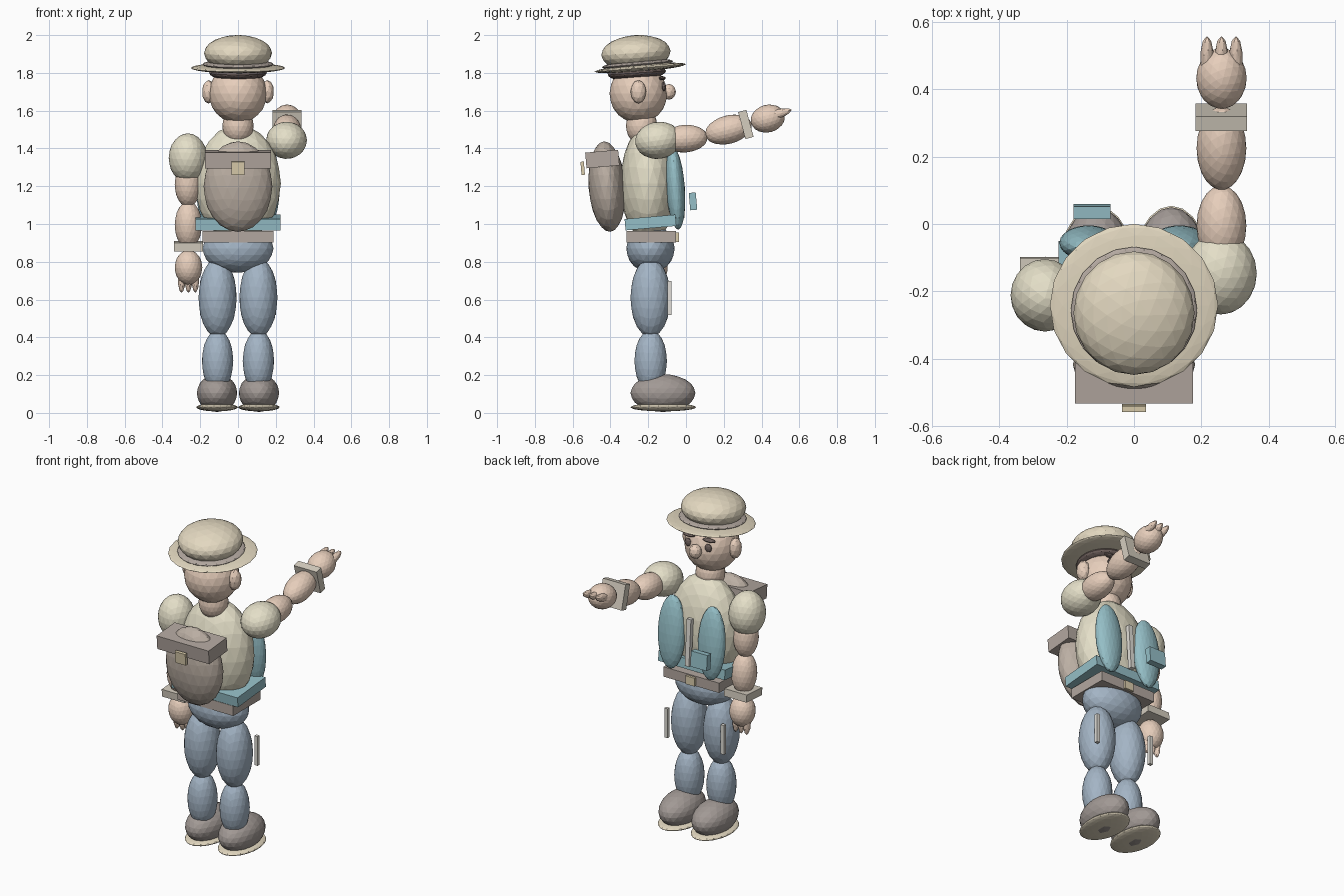
import bpy
from math import radians

COLORS = {
    "skin": (0.80, 0.62, 0.50), "shirt": (0.78, 0.74, 0.58), "teal": (0.30, 0.52, 0.57),
    "denim": (0.37, 0.46, 0.56), "leather": (0.45, 0.39, 0.35), "boot": (0.36, 0.32, 0.30),
    "canvas": (0.50, 0.43, 0.37), "hat": (0.77, 0.69, 0.53), "cuff": (0.66, 0.61, 0.52),
    "brass": (0.72, 0.62, 0.42), "dark": (0.16, 0.12, 0.11), "trim": (0.75, 0.73, 0.68),
}
MATS = {}
for key, rgb in COLORS.items():
    MATS[key] = bpy.data.materials.new(key)
    MATS[key].diffuse_color = (*rgb, 1)


def finish(name, color, scale, tilt):
    ob = bpy.context.object
    ob.name = name
    ob.scale = scale
    ob.rotation_euler = (radians(tilt), 0, 0)
    ob.data.materials.append(MATS[color])
    return ob


def blob(name, color, loc, radii, tilt=0, sub=3):
    """Faceted ellipsoid, tilted about x."""
    bpy.ops.mesh.primitive_ico_sphere_add(subdivisions=sub, radius=1, location=loc)
    return finish(name, color, radii, tilt)


def box(name, color, loc, size, tilt=0):
    bpy.ops.mesh.primitive_cube_add(size=1, location=loc)
    return finish(name, color, size, tilt)


# Hat
blob("hat_crown", "hat", (0, -0.265, 1.905), (0.18, 0.184, 0.095), 4)
blob("hat_band", "leather", (0, -0.257, 1.846), (0.188, 0.19, 0.022), 5)
blob("hat_brim", "hat", (0, -0.242, 1.826), (0.25, 0.243, 0.02), 4.7)

# Head and face
blob("hair", "dark", (0, -0.26, 1.80), (0.153, 0.155, 0.04), 4)
blob("head", "skin", (0, -0.252, 1.69), (0.154, 0.153, 0.157))
blob("nose", "skin", (0, -0.09, 1.70), (0.037, 0.037, 0.042), 0, 2)
blob("neck", "skin", (0, -0.235, 1.52), (0.083, 0.083, 0.10))
for side, s in (("left", -1), ("right", 1)):
    blob(side + "_ear", "skin", (0.155 * s, -0.252, 1.70), (0.036, 0.042, 0.062), 0, 2)
    blob(side + "_eye", "dark", (0.068 * s, -0.118, 1.728), (0.022, 0.012, 0.025), 0, 2)
    blob(side + "_eyebrow", "dark", (0.068 * s, -0.125, 1.772), (0.042, 0.018, 0.011), 0, 2)

# Torso, open vest, belt
blob("torso", "shirt", (0, -0.197, 1.215), (0.227, 0.15, 0.31))
for side, s in (("left", -1), ("right", 1)):
    blob(side + "_vest_panel", "teal", (0.135 * s, -0.056, 1.19), (0.087, 0.05, 0.22), 4)
box("shirt_placket", "trim", (0, -0.03, 1.17), (0.028, 0.025, 0.28), 4)
box("vest_pocket", "teal", (-0.125, 0.037, 1.12), (0.11, 0.037, 0.092), 5)
box("vest_hem", "teal", (0, -0.188, 1.008), (0.448, 0.27, 0.06), 5)
box("belt", "leather", (0, -0.183, 0.932), (0.375, 0.262, 0.06))
box("belt_buckle", "brass", (0, -0.049, 0.93), (0.06, 0.022, 0.05))

# Backpack
blob("backpack", "canvas", (0, -0.418, 1.198), (0.182, 0.098, 0.24), 4)
box("backpack_flap", "leather", (0, -0.443, 1.344), (0.35, 0.175, 0.083), 5)
box("backpack_clasp", "brass", (0, -0.547, 1.295), (0.07, 0.018, 0.07), 5)

# Hips, legs and boots
blob("hips", "denim", (0, -0.188, 0.87), (0.188, 0.128, 0.128))
for side, s in (("left", -1), ("right", 1)):
    x = 0.108 * s
    blob(side + "_thigh", "denim", (x, -0.188, 0.61), (0.101, 0.106, 0.21))
    blob(side + "_shin", "denim", (x, -0.187, 0.275), (0.083, 0.086, 0.165))
    box(side + "_trouser_trim", "trim", (0.19 * s, -0.088, 0.608), (0.022, 0.02, 0.178))
    blob(side + "_boot", "boot", (x + 0.003 * s, -0.122, 0.105), (0.107, 0.172, 0.10))
    blob(side + "_sole", "hat", (x + 0.003 * s, -0.12, 0.03), (0.11, 0.174, 0.022))

# Raised right arm, pointing forward
blob("right_sleeve", "shirt", (0.257, -0.147, 1.443), (0.108, 0.123, 0.098), 8)
blob("right_upper_arm", "skin", (0.26, -0.005, 1.452), (0.074, 0.12, 0.073), 4)
blob("right_forearm", "skin", (0.26, 0.225, 1.50), (0.074, 0.127, 0.075), 15)
box("right_cuff", "cuff", (0.26, 0.317, 1.527), (0.153, 0.045, 0.148), 15)
blob("right_hand", "skin", (0.26, 0.433, 1.558), (0.075, 0.092, 0.073), 15)

# Lowered left arm
blob("left_sleeve", "shirt", (-0.265, -0.212, 1.35), (0.102, 0.108, 0.13), 4)
blob("left_upper_arm", "skin", (-0.265, -0.20, 1.21), (0.07, 0.072, 0.12), 4)
blob("left_forearm", "skin", (-0.263, -0.185, 0.995), (0.072, 0.073, 0.125), 4)
box("left_cuff", "cuff", (-0.262, -0.175, 0.883), (0.153, 0.15, 0.045), 4)
blob("left_hand", "skin", (-0.262, -0.17, 0.77), (0.073, 0.073, 0.092), 4)

# Fingers on both hands
for i in range(3):
    dx = 0.043 * (i - 1)
    blob(f"right_finger_{i + 1}", "skin", (0.26 + dx, 0.485, 1.582), (0.021, 0.077, 0.024), 17, 2)
    blob(f"left_finger_{i + 1}", "skin", (-0.262 + 0.85 * dx, -0.163, 0.71), (0.02, 0.024, 0.075), 4, 2)
